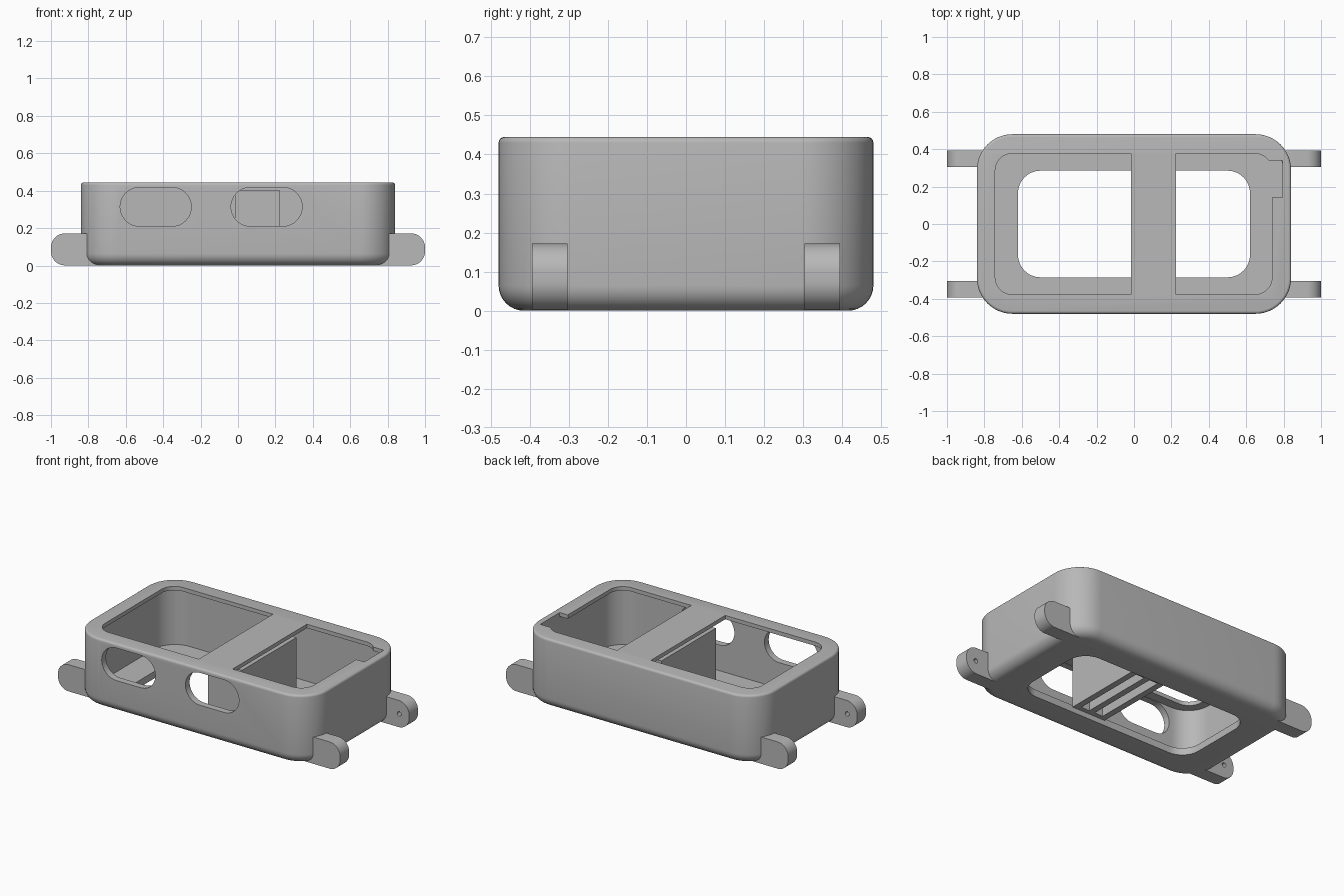
import bpy, bmesh, math

cube = bpy.data.objects.get("Cube")
if cube:
    bpy.data.objects.remove(cube, do_unlink=True)

grey = bpy.data.materials.new("light_grey_plastic")
grey.use_nodes = True
grey.diffuse_color = (0.48, 0.48, 0.48, 1)
grey.node_tree.nodes["Principled BSDF"].inputs["Base Color"].default_value = (0.48, 0.48, 0.48, 1)


def outline(u0, u1, v0, v1, r, steps=12):
    """Rounded rectangle as a list of 2D points."""
    if r <= 0:
        return [(u1, v1), (u0, v1), (u0, v0), (u1, v0)]
    corners = [(u1 - r, v1 - r), (u0 + r, v1 - r), (u0 + r, v0 + r), (u1 - r, v0 + r)]
    pts = []
    for q, (cu, cv) in enumerate(corners):
        for i in range(steps + 1):
            a = math.pi / 2 * (q + i / steps)
            pts.append((cu + r * math.cos(a), cv + r * math.sin(a)))
    return pts


def solid(name, u, v, r, levels, axis="Z"):
    """Stack rounded rectangles; levels holds (position along axis, inset)."""
    bm = bmesh.new()
    rings = []
    for w, inset in levels:
        pts = outline(u[0] + inset, u[1] - inset, v[0] + inset, v[1] - inset, r - inset)
        rings.append([bm.verts.new((a, b, w) if axis == "Z" else (a, w, b)) for a, b in pts])
    for low, high in zip(rings, rings[1:]):
        for i in range(len(low)):
            j = (i + 1) % len(low)
            bm.faces.new((low[i], low[j], high[j], high[i]))
    bm.faces.new(rings[0][::-1])
    bm.faces.new(rings[-1])
    bmesh.ops.remove_doubles(bm, verts=bm.verts, dist=1e-5)
    bmesh.ops.recalc_face_normals(bm, faces=bm.faces)
    mesh = bpy.data.meshes.new(name)
    bm.to_mesh(mesh)
    bm.free()
    mesh.materials.append(grey)
    ob = bpy.data.objects.new(name, mesh)
    bpy.context.collection.objects.link(ob)
    return ob


def combine(target, tool, operation="DIFFERENCE"):
    """Apply a boolean and discard the tool."""
    mod = target.modifiers.new("boolean", "BOOLEAN")
    mod.operation = operation
    mod.solver = "EXACT"
    mod.object = tool
    bpy.context.view_layer.objects.active = target
    bpy.ops.object.modifier_apply(modifier=mod.name)
    bpy.data.objects.remove(tool, do_unlink=True)


def fillet(z, r, sign, steps=8):
    """Levels of a quarter-round edge, sign -1 at the bottom, 1 at the top."""
    arc = [(z - sign * r * (1 - math.cos(t)), r * (1 - math.sin(t)))
           for t in [math.pi / 2 * i / steps for i in range(steps + 1)]]
    return arc if sign < 0 else arc[::-1]


# Outer shell with a rounded base and a softly broken top edge
case = solid("case_shell", (-0.84, 0.84), (-0.48, 0.48), 0.19,
             fillet(0, 0.065, -1) + fillet(0.445, 0.015, 1, 4))

# Four mounting lugs
for sx in (-1, 1):
    for sy in (-1, 1):
        lug = solid("lug", sorted((sx * 0.68, sx)), (0.001, 0.172), 0.075,
                    [(y, 0) for y in sorted((sy * 0.304, sy * 0.394))], "Y")
        combine(case, lug, "UNION")

# Cavity under the lip, and the window in the floor
combine(case, solid("cavity", (-0.797, 0.797), (-0.437, 0.437), 0.147, [(0.045, 0), (0.42, 0)]))
combine(case, solid("floor_window", (-0.62, 0.62), (-0.285, 0.285), 0.12, [(-0.1, 0), (0.1, 0)]))

# Top opening, leaving a bridge across the middle
opening = solid("opening", (-0.742, 0.738), (-0.376, 0.376), 0.09, [(0.3, 0), (0.6, 0)])
combine(opening, solid("bridge_gap", (-0.015, 0.225), (-0.6, 0.6), 0, [(0.2, 0), (0.7, 0)]))
combine(case, opening)

# Notch in the lip
combine(case, solid("notch", (0.715, 0.795), (0.143, 0.34), 0, [(0.35, 0), (0.6, 0)]))

# Two long round-ended ports in the front wall
for x0 in (-0.63, -0.037):
    combine(case, solid("port", (x0, x0 + 0.38), (0.21, 0.418), 0.104,
                        [(-0.6, 0), (-0.4, 0)], "Y"))

# Blind pin holes on the inner lug faces
for sx in (-1, 1):
    for sy in (-1, 1):
        combine(case, solid("pin_hole", (sx * 0.93 - 0.014, sx * 0.93 + 0.014), (0.072, 0.1), 0.0139,
                            [(y, 0) for y in sorted((sy * 0.28, sy * 0.35))], "Y"))

# Divider block beneath the bridge, slotted from below
divider = solid("divider_block", (-0.015, 0.225), (-0.28, 0.27), 0, [(0.03, 0), (0.4, 0)])
for x0 in (0.025, 0.125):
    combine(divider, solid("slot", (x0, x0 + 0.06), (-0.25, 0.24), 0, [(-0.1, 0), (0.36, 0)]))

for ob in (case, divider):
    bpy.ops.object.select_all(action="DESELECT")
    ob.select_set(True)
    bpy.context.view_layer.objects.active = ob
    bpy.ops.object.shade_smooth_by_angle(angle=math.radians(30))
